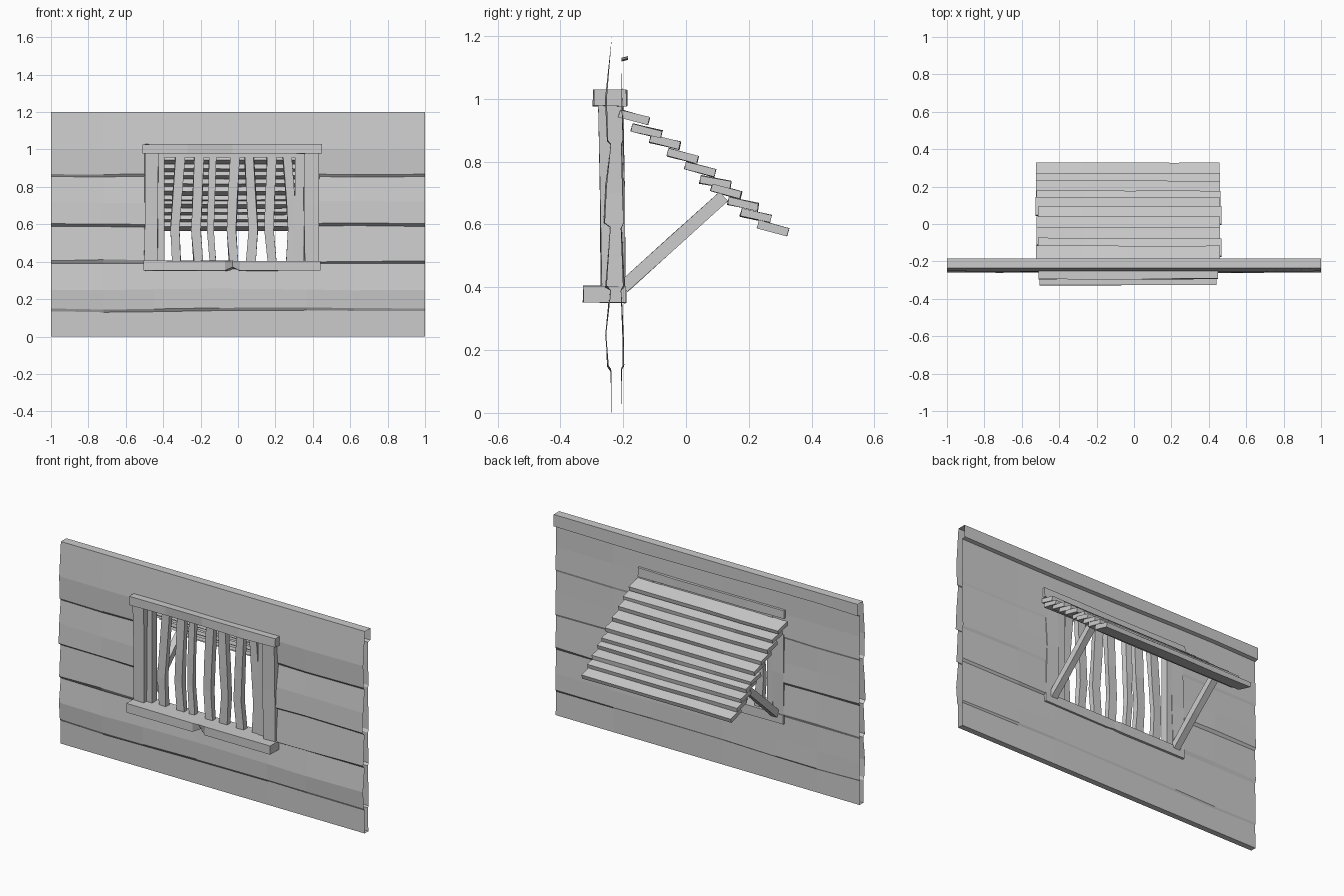
import bpy, bmesh, math, random
from mathutils import Vector

if "Cube" in bpy.data.objects:
    bpy.data.objects.remove(bpy.data.objects["Cube"])
random.seed(4)

def finish(name, bm, recalc=True):
    if recalc:
        bmesh.ops.recalc_face_normals(bm, faces=bm.faces[:])
    me = bpy.data.meshes.new(name)
    bm.to_mesh(me)
    bm.free()
    ob = bpy.data.objects.new(name, me)
    bpy.context.collection.objects.link(ob)
    return ob

def loft(name, centres, u, v, jitter=0.0, scales=None):
    """Rectangular rough-hewn beam through centres; u, v are half extents."""
    bm = bmesh.new()
    u, v = Vector(u), Vector(v)
    rings = []
    for i, c in enumerate(centres):
        s = scales[i] if scales else 1
        ring = []
        for a, b in ((-1, -1), (1, -1), (1, 1), (-1, 1)):
            ja, jb = (random.uniform(-jitter, jitter) for _ in range(2))
            p = Vector(c) + u * a * s + v * b + u.normalized() * ja + v.normalized() * jb
            ring.append(bm.verts.new(p))
        rings.append(ring)
    for r0, r1 in zip(rings, rings[1:]):
        for k in range(4):
            bm.faces.new((r0[k], r0[(k + 1) % 4], r1[(k + 1) % 4], r1[k]))
    bm.faces.new(rings[0])
    bm.faces.new(rings[-1])
    return finish(name, bm)

# Plank wall: front and back sheets, open at the tiling ends, hole for the window
XS = [-1, -0.72, -0.45, -0.1, 0.37, 0.62, 1]
FRONT = [(0, -.238), (.135, -.238), (.15, -.246), (.25, -.254), (.39, -.238),
         (.405, -.252), (.588, -.240), (.603, -.258), (.72, -.252), (.855, -.238),
         (.868, -.248), (1.0, -.252), (1.2, -.236)]
BACK = [(0, -.204), (.14, -.207), (.15, -.202), (.25, -.203), (.39, -.208),
        (.405, -.201), (.588, -.208), (.603, -.200), (.72, -.204), (.855, -.207),
        (.868, -.202), (1.0, -.206), (1.125, -.206), (1.13, -.185), (1.2, -.185)]

bm = bmesh.new()
def sheet(profile, sign):
    grid = []
    for j, (z, y) in enumerate(profile):
        row = []
        for i, x in enumerate(XS):
            inner = 0 < i < len(XS) - 1 and 0 < j < len(profile) - 1
            dy = random.uniform(0, .006) * sign if inner and z < 1.1 else 0
            dz = .006 * math.sin(3 * x + 9 * round(z, 1)) if inner and z not in (.39, 1.0) else 0
            row.append(bm.verts.new((x, y + dy, z + dz)))
        grid.append(row)
    for j in range(len(profile) - 1):
        for i in range(len(XS) - 1):
            if 2 <= i < 4 and .38 < profile[j][0] < .99:
                continue
            q = [grid[j][i], grid[j][i + 1], grid[j + 1][i + 1], grid[j + 1][i]]
            bm.faces.new(q if sign < 0 else q[::-1])
    return grid
f, b = sheet(FRONT, -1), sheet(BACK, 1)
for i in range(len(XS) - 1):
    bm.faces.new((f[-1][i], f[-1][i + 1], b[-1][i + 1], b[-1][i]))
    bm.faces.new((b[0][i], b[0][i + 1], f[0][i + 1], f[0][i]))
finish("plank_wall", bm, False)

# Window frame
def xs(a, b, n):
    return [a + (b - a) * i / n for i in range(n + 1)]

loft("frame_lintel", [(x, -.242, 1.003) for x in xs(-.51, .45, 4)],
     (0, .053, 0), (0, 0, .025), .003)
sill = loft("frame_sill", [(x, -.26, .378) for x in (-.505, -.07, -.03, .01, .44)],
            (0, .068, 0), (0, 0, .027), .002)
for vert in sill.data.vertices:          # chipped lower front edge
    if abs(vert.co.x + .03) < .02 and vert.co.z < .37 and vert.co.y < -.3:
        vert.co.z += .022
        vert.co.y += .02
loft("frame_post_left", [(-.468, -.232, .40), (-.463, -.234, .65), (-.463, -.24, .985)],
     (.037, 0, 0), (0, .037, 0), .004)
loft("frame_post_right", [(.394, -.232, .40), (.39, -.234, .7), (.396, -.24, .985)],
     (.04, 0, 0), (0, .037, 0), .004)
loft("inner_jamb_left", [(-.412, -.222, .40), (-.412, -.222, .985)], (.018, 0, 0), (0, .022, 0))
loft("inner_jamb_right", [(.329, -.222, .40), (.329, -.222, .985)], (.025, 0, 0), (0, .022, 0))
loft("inner_head", [(-.43, -.222, .97), (.355, -.222, .97)], (0, .02, 0), (0, 0, .012))

# Crooked window bars
for i, x in enumerate((-.325, -.215, -.14, -.025, .07, .175, .28)):
    bend = random.choice((-1, 1)) * .012
    lean = random.uniform(-.015, .015)
    pts = [(x + bend * math.sin(t * 5) + lean * (t - .5), -.225, .40 + .565 * t)
           for t in (0, .3, .6, 1)]
    w = .018 if i == 2 else .025
    loft(f"window_bar_{i + 1}", pts, (w, 0, 0), (0, .016, 0), .003)

# Overlapping awning boards (y, z of each board centre)
BOARDS = [(-.166, .942), (-.125, .898), (-.067, .862), (-.010, .818), (.045, .776),
          (.094, .735), (.128, .705), (.182, .665), (.222, .628), (.277, .588)]
for i, (y, z) in enumerate(BOARDS):
    t = math.radians(-13 + random.uniform(-3, 3))
    u = Vector((0, math.cos(t), math.sin(t)))
    v = Vector((0, -math.sin(t), math.cos(t)))
    e = random.uniform(-.006, .006)
    loft(f"awning_board_{i + 1}", [(x, y, z) for x in xs(-.52 + e, .462 + e, 4)],
         u * .049, v * .0125, .002)

# Diagonal awning struts
d = Vector((0, .315, .295)).normalized()
n = Vector((0, -d.z, d.y))
for side, x in (("left", -.45), ("right", .385)):
    loft(f"awning_strut_{side}", [(x, -.20, .40), (x, -.04, .545), (x, .12, .69)],
         (.019, 0, 0), n * .019, .002)
